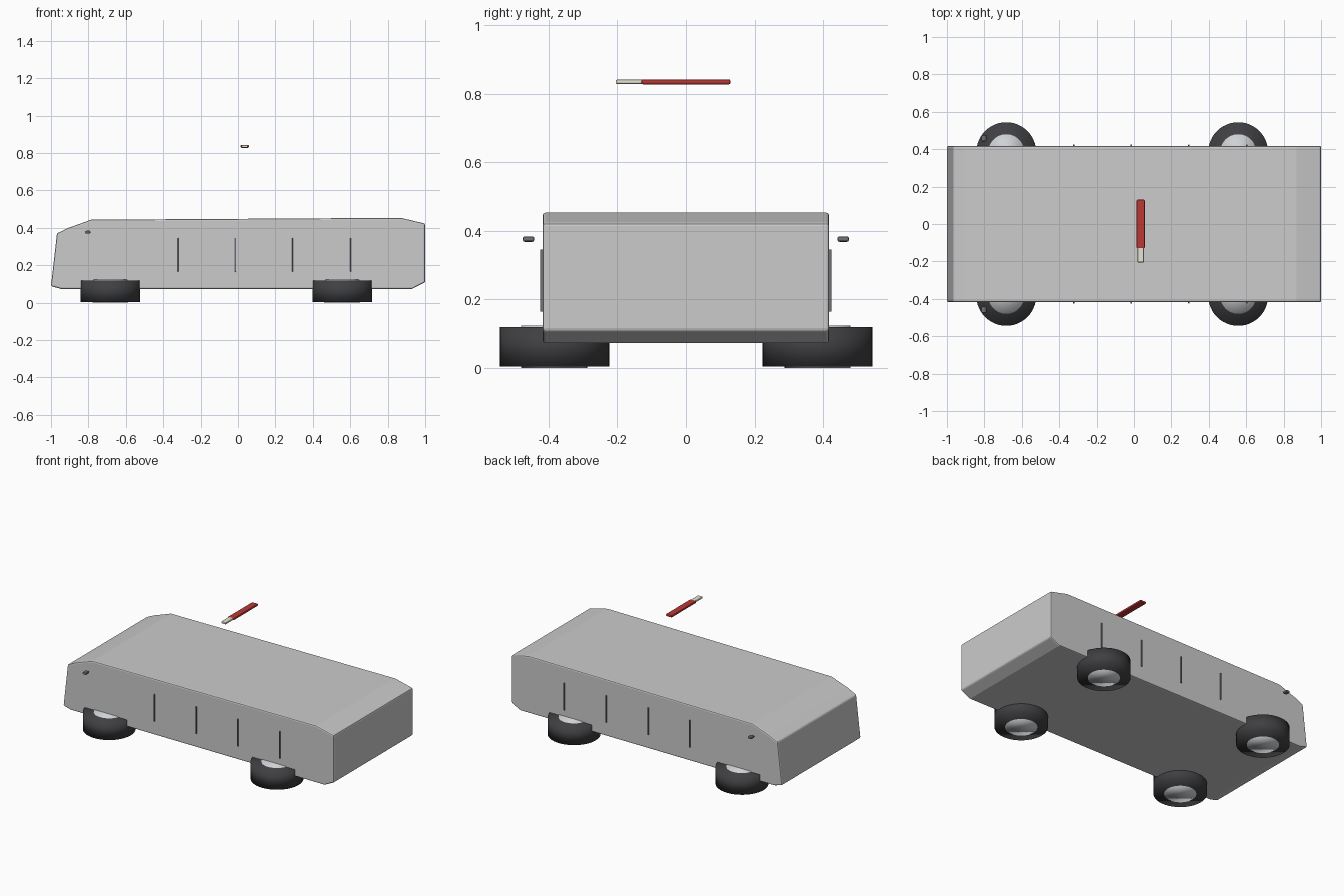
import bpy, bmesh

if "Cube" in bpy.data.objects:
    bpy.data.objects.remove(bpy.data.objects["Cube"])


def material(name, color):
    m = bpy.data.materials.new(name)
    m.diffuse_color = color
    m.use_nodes = True
    m.node_tree.nodes["Principled BSDF"].inputs["Base Color"].default_value = m.diffuse_color
    return m


dark = material("dark_rubber", (0.05, 0.05, 0.055, 1))
light = material("light_metal", (0.62, 0.64, 0.66, 1))
red = material("red", (0.5, 0.04, 0.035, 1))
cream = material("cream", (0.8, 0.77, 0.66, 1))
trim = material("trim_grey", (0.16, 0.16, 0.18, 1))


def finish(ob, mat=None, bevel=0, segments=2):
    if mat:
        ob.data.materials.append(mat)
    if bevel:
        b = ob.modifiers.new("bevel", 'BEVEL')
        b.width, b.segments = bevel, segments
    return ob


def box(name, center, size, mat=None, bevel=0):
    bpy.ops.mesh.primitive_cube_add(size=1, location=center)
    ob = bpy.context.object
    ob.name = name
    ob.scale = size
    bpy.ops.object.transform_apply(location=False, rotation=False)
    return finish(ob, mat, bevel)


def disc(name, center, radius, depth, mat):
    bpy.ops.mesh.primitive_cylinder_add(vertices=48, radius=radius, depth=depth, location=center)
    ob = bpy.context.object
    ob.name = name
    bpy.ops.object.shade_smooth()
    return finish(ob, mat)


# Van body: side profile extruded across the width
profile = [(-1, 0.088), (-0.968, 0.37), (-0.905, 0.4), (-0.785, 0.443), (0.87, 0.453),
           (1, 0.422), (1, 0.108), (0.93, 0.073), (-0.945, 0.073)]
bm = bmesh.new()
face = bm.faces.new([bm.verts.new((x, -0.418, z)) for x, z in profile])
ext = bmesh.ops.extrude_face_region(bm, geom=[face])
bmesh.ops.translate(bm, vec=(0, 0.836, 0),
                    verts=[v for v in ext["geom"] if isinstance(v, bmesh.types.BMVert)])
bmesh.ops.recalc_face_normals(bm, faces=bm.faces)
mesh = bpy.data.meshes.new("body")
bm.to_mesh(mesh)
bm.free()
body = bpy.data.objects.new("body", mesh)
bpy.context.collection.objects.link(body)
finish(body, None, 0.008)

for side, label in ((-1, "front"), (1, "back")):
    # Wheels lie flat, with the rim a hair proud of the tyre
    for i, x in enumerate((-0.683, 0.557)):
        disc(f"tyre_{label}_{i}", (x, side * 0.384, 0.0615), 0.16, 0.115, dark)
        disc(f"rim_{label}_{i}", (x, side * 0.384, 0.0615), 0.096, 0.123, light)
    # Door seam strips
    for i, x in enumerate((-0.323, -0.015, 0.294, 0.604)):
        box(f"door_seam_{label}_{i}", (x, side * 0.42, 0.255), (0.008, 0.01, 0.182), trim, 0.002)
    # Wing mirror
    box(f"mirror_{label}", (-0.803, side * 0.459, 0.376), (0.028, 0.034, 0.016), trim, 0.006)

# Floating bar above the roof with a pale tip
box("roof_bar", (0.036, 0, 0.835), (0.044, 0.26, 0.015), red, 0.005)
box("roof_bar_tip", (0.036, -0.1625, 0.835), (0.034, 0.085, 0.013), cream, 0.004)
